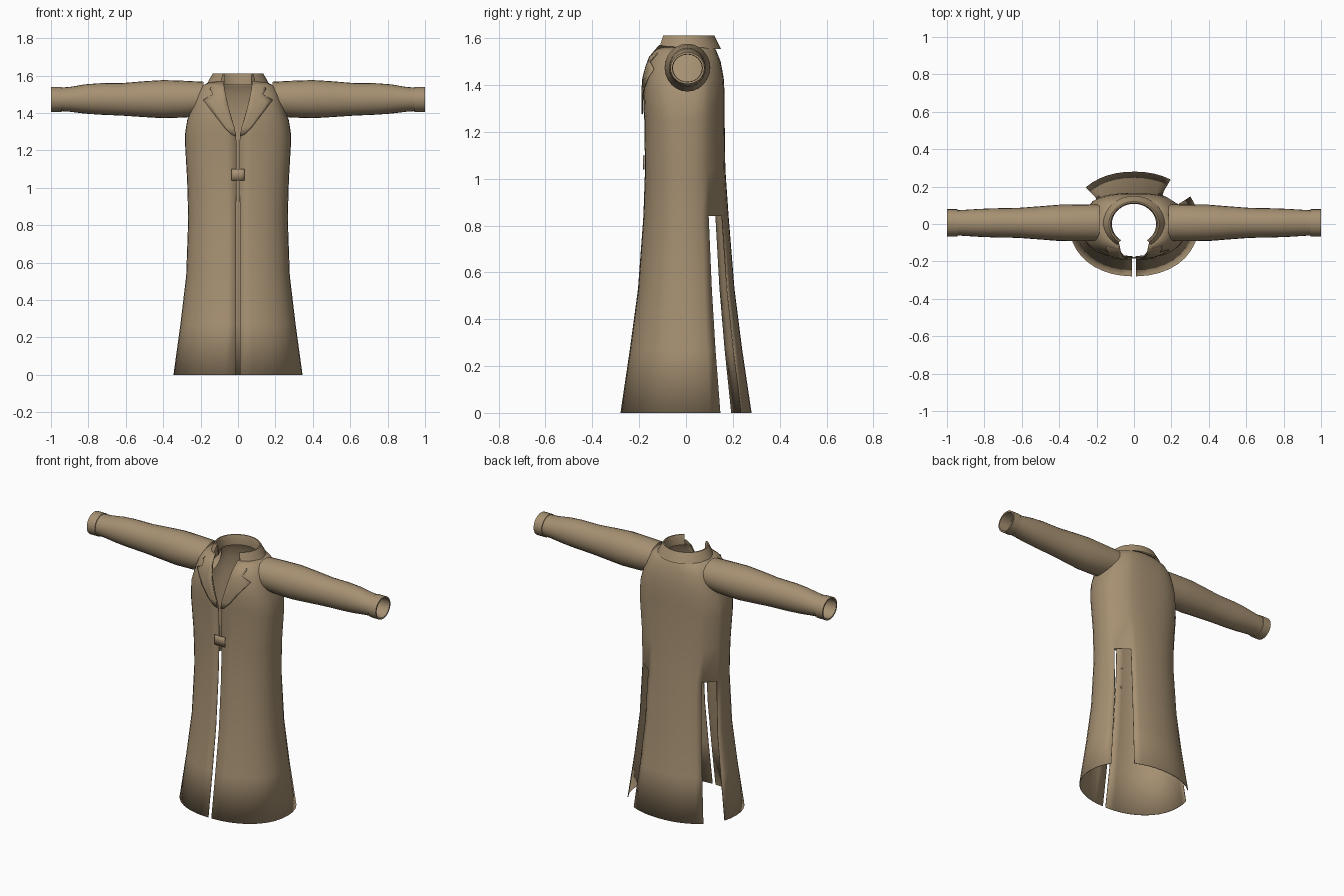
import bpy, bmesh, math
from mathutils import Vector

if "Cube" in bpy.data.objects:
    bpy.data.objects.remove(bpy.data.objects["Cube"])

TAN = (0.38, 0.28, 0.168, 1)
cloth = bpy.data.materials.new("tan cloth")
cloth.use_nodes = True
cloth.diffuse_color = TAN
bsdf = cloth.node_tree.nodes["Principled BSDF"]
bsdf.inputs["Base Color"].default_value = TAN
bsdf.inputs["Roughness"].default_value = 0.9


def finish(name, bm, thickness=0, angle=35):
    mesh = bpy.data.meshes.new(name)
    bm.to_mesh(mesh)
    bm.free()
    mesh.materials.append(cloth)
    obj = bpy.data.objects.new(name, mesh)
    bpy.context.collection.objects.link(obj)
    if thickness:
        mod = obj.modifiers.new("thickness", 'SOLIDIFY')
        mod.thickness = thickness
        mod.offset = -1
    bpy.ops.object.select_all(action='DESELECT')
    obj.select_set(True)
    bpy.context.view_layer.objects.active = obj
    bpy.ops.object.shade_smooth_by_angle(angle=math.radians(angle))
    return obj


def sheet(name, rows, closed=False, skip=None, thickness=0, flip=False):
    """Skin rows of points with quads; skip(row, column) leaves holes."""
    bm = bmesh.new()
    verts = [[bm.verts.new(p) for p in row] for row in rows]
    n = len(rows[0])
    for i in range(len(rows) - 1):
        for j in range(n if closed else n - 1):
            if skip and skip(i, j):
                continue
            k = (j + 1) % n
            quad = [verts[i][j], verts[i][k], verts[i + 1][k], verts[i + 1][j]]
            bm.faces.new(quad[::-1] if flip else quad)
    loose = [v for v in bm.verts if not v.link_faces]
    bmesh.ops.delete(bm, geom=loose, context='VERTS')
    return finish(name, bm, thickness)


# Coat outline: height, half width, front depth, back depth, squareness, half opening
OUTLINE = [
    (0.00, .345, .28, .28, 2.15, .011),
    (0.27, .308, .24, .24, 2.15, .011),
    (0.53, .277, .205, .207, 2.2, .011),
    (0.84, .266, .182, .182, 2.2, .010),
    (1.04, .272, .175, .168, 2.3, .009),
    (1.25, .284, .178, .165, 2.5, .009),
    (1.29, .283, .181, .165, 2.5, .012),
    (1.36, .272, .183, .165, 2.7, .030),
    (1.43, .247, .178, .161, 2.9, .050),
    (1.50, .222, .160, .148, 3.0, .066),
    (1.545, .196, .140, .130, 2.8, .076),
    (1.57, .140, .122, .116, 2.3, .080),
]


def outline(z):
    for a, b in zip(OUTLINE, OUTLINE[1:]):
        if z <= b[0]:
            f = (z - a[0]) / (b[0] - a[0])
            return [u + (v - u) * f for u, v in zip(a, b)]
    return OUTLINE[-1]


def power(v, e):
    return math.copysign(abs(v) ** e, v)


def ring_point(row, deg):
    z, rx, front, back, p, gap = row
    c, s = math.cos(math.radians(deg)), math.sin(math.radians(deg))
    return Vector((rx * power(c, 2 / p), (back if s > 0 else front) * power(s, 2 / p), z))


def front_y(x, z):
    _, rx, front, _, p, _ = outline(z)
    return -front * max(0, 1 - (abs(x) / rx) ** p) ** (1 / p)


# Body: open down the front, with one slit on each side at the back
LEFT_SLIT, RIGHT_SLIT = (30, 57), (137, 163)


def span(a, b, n):
    return [a + (b - a) * i / n for i in range(n)]


angles = (span(-90, 30, 12) + [30] + span(57, 137, 10) + [137]
          + span(163, 270, 12) + [270])
rows = []
for r in OUTLINE:
    opening = 90 - math.degrees(math.acos(min(1, (r[5] / r[1]) ** (r[4] / 2))))
    row = []
    for a in angles:
        if a < 30:
            a += opening * (30 - a) / 120
        elif a > 163:
            a -= opening * (a - 163) / 107
        row.append(ring_point(r, a))
    rows.append(row)
slits = {angles.index(LEFT_SLIT[0]), angles.index(RIGHT_SLIT[0])}
sheet("coat_body", rows, thickness=0.004,
      skip=lambda i, j: j in slits and OUTLINE[i][0] < 0.83)

# Collar: a stand that folds over into a fall
collar = []
for rx, ry, z, drop in [(.118, .108, 1.55, 0), (.120, .108, 1.595, 0),
                        (.126, .113, 1.612, 0), (.134, .120, 1.612, 0),
                        (.150, .134, 1.585, .01), (.168, .150, 1.553, .03)]:
    row = []
    for i in range(33):
        t = math.radians(-54 + 288 * i / 32)
        row.append((rx * math.cos(t), ry * math.sin(t), z - drop * max(0, -math.sin(t))))
    collar.append(row)
sheet("collar", collar, flip=True)

# Lapels: inner edge on the opening, outer edge with a notch at the top
INNER = [(.010, 1.275), (.018, 1.32), (.034, 1.37), (.050, 1.43), (.062, 1.48),
         (.070, 1.52), (.078, 1.57)]
OUTER = [(.035, 1.285), (.075, 1.325), (.125, 1.39), (.186, 1.47), (.136, 1.50),
         (.150, 1.53), (.130, 1.57)]
for side, name in [(1, "left"), (-1, "right")]:
    rows = []
    for (xi, zi), (xo, zo) in zip(INNER, OUTER):
        row = []
        for k in range(5):
            x, z = xi + (xo - xi) * k / 4, zi + (zo - zi) * k / 4
            row.append((side * x, front_y(x, z) - 0.009, z))
        rows.append(row)
    sheet(name + "_lapel", rows, thickness=0.005, flip=side < 0)


# Sleeves and cuffs: tubes along x; each section is x, centre z, radius z, radius y
def tube(name, sections, side, n=24):
    rows = []
    for x, zc, rz, ry in sections:
        rows.append([(side * x, 0.006 + ry * math.cos(2 * math.pi * i / n),
                      zc + rz * math.sin(2 * math.pi * i / n)) for i in range(n)])
    return sheet(name, rows, closed=True, flip=side < 0)


SLEEVE = [(.185, 1.478, .089, .097), (.28, 1.474, .098, .098), (.40, 1.474, .102, .097),
          (.50, 1.474, .096, .089), (.62, 1.473, .087, .080), (.74, 1.475, .084, .078),
          (.82, 1.475, .078, .075), (.90, 1.473, .066, .070), (.95, 1.473, .063, .067)]
CUFF = [(.93, 1.472, .060, .064), (.945, 1.472, .064, .068), (.945, 1.472, .068, .073),
        (1.0, 1.472, .068, .073), (1.0, 1.472, .059, .064), (.93, 1.472, .058, .062)]
for side, name in [(1, "left"), (-1, "right")]:
    tube(name + "_sleeve", SLEEVE, side)
    tube(name + "_cuff", CUFF, side)

# Front fastening tab
tab = []
for z in (1.04, 1.07, 1.10):
    tab.append([(x, front_y(x, z) - 0.008, z) for x in (-.036, -.018, 0, .018, .036)])
sheet("front_tab", tab, thickness=0.006)

# Small buttons inside the front edge
for i, z in enumerate((.80, .93)):
    bm = bmesh.new()
    bmesh.ops.create_uvsphere(bm, u_segments=10, v_segments=6, radius=0.009)
    for v in bm.verts:
        v.co = Vector((v.co.x - .05, v.co.y * .4 + front_y(.05, z) + .006, v.co.z + z))
    finish("inner_button_%d" % (i + 1), bm)
